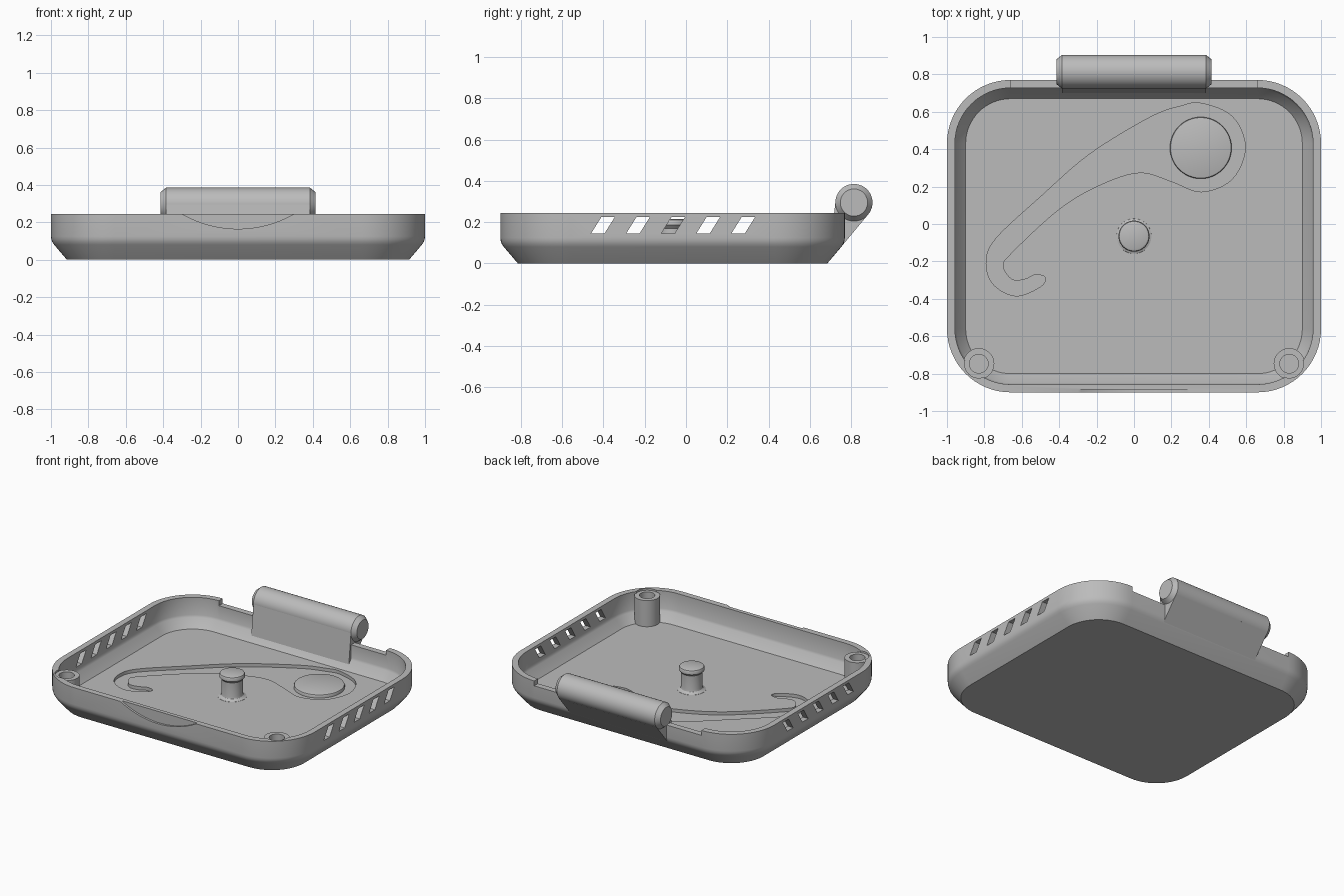
import bpy, bmesh, math
from mathutils import Vector

cube = bpy.data.objects.get("Cube")
if cube:
    bpy.data.objects.remove(cube, do_unlink=True)

grey = bpy.data.materials.new("matte grey")
grey.use_nodes = True
grey.diffuse_color = (0.5, 0.5, 0.5, 1)
grey.node_tree.nodes["Principled BSDF"].inputs["Base Color"].default_value = (0.5, 0.5, 0.5, 1)

CY = -0.065      # tray centre in y
FLOOR = 0.045
RIM = 0.245


def loft(name, rings):
    """Skin a list of equal-length point rings and cap both ends."""
    bm = bmesh.new()
    rows = [[bm.verts.new(p) for p in ring] for ring in rings]
    n = len(rows[0])
    for a, b in zip(rows, rows[1:]):
        for i in range(n):
            j = (i + 1) % n
            bm.faces.new((a[i], a[j], b[j], b[i]))
    bm.faces.new(rows[0])
    bm.faces.new(rows[-1])
    bmesh.ops.recalc_face_normals(bm, faces=bm.faces)
    mesh = bpy.data.meshes.new(name)
    bm.to_mesh(mesh)
    bm.free()
    mesh.materials.append(grey)
    obj = bpy.data.objects.new(name, mesh)
    bpy.context.collection.objects.link(obj)
    return obj


def activate(obj):
    bpy.ops.object.select_all(action='DESELECT')
    obj.select_set(True)
    bpy.context.view_layer.objects.active = obj


def cut(obj, cutter):
    """Boolean difference, then drop the cutter."""
    activate(obj)
    mod = obj.modifiers.new("cut", 'BOOLEAN')
    mod.operation = 'DIFFERENCE'
    mod.solver = 'EXACT'
    mod.object = cutter
    bpy.ops.object.modifier_apply(modifier=mod.name)
    bpy.data.objects.remove(cutter, do_unlink=True)


def bevel(obj, width):
    activate(obj)
    mod = obj.modifiers.new("bevel", 'BEVEL')
    mod.width, mod.segments = width, 3
    mod.limit_method, mod.angle_limit = 'ANGLE', math.radians(60)
    bpy.ops.object.modifier_apply(modifier=mod.name)


def rounded_rect(inset, z, steps=16):
    r = 0.34 - inset
    pts = []
    for k, (sx, sy) in enumerate([(1, 1), (-1, 1), (-1, -1), (1, -1)]):
        for i in range(steps + 1):
            a = math.radians(90) * (k + i / steps)
            pts.append((sx * 0.66 + r * math.cos(a), CY + sy * 0.495 + r * math.sin(a), z))
    return pts


def lathe(name, x, y, profile, n=48):
    """Turn (radius, z) pairs around a vertical axis."""
    angles = [math.tau * i / n for i in range(n)]
    return loft(name, [[(x + r * math.cos(a), y + r * math.sin(a), z) for a in angles]
                       for r, z in profile])


def prism_z(name, pts, z0, z1):
    return loft(name, [[(x, y, z) for x, y in pts] for z in (z0, z1)])


def prism_x(name, pts, x0, x1):
    return loft(name, [[(x, y, z) for y, z in pts] for x in (x0, x1)])


def smooth_loop(pts, steps=6):
    """Closed Catmull-Rom curve through the points."""
    out, n = [], len(pts)
    p = [Vector(q) for q in pts]
    for i in range(n):
        a, b, c, d = p[i - 1], p[i], p[(i + 1) % n], p[(i + 2) % n]
        for s in range(steps):
            t = s / steps
            out.append(b + 0.5 * t * ((c - a) + t * ((2 * a - 5 * b + 4 * c - d)
                                                     + t * (3 * b - a - 3 * c + d))))
    return out


# Tray shell with chamfered base; the cavity leaves two corner bosses standing
tray = loft("tray", [rounded_rect(i, z) for i, z in
                     [(0.085, 0), (0.017, 0.08), (0.007, 0.095), (0.002, 0.11), (0, 0.125), (0, RIM)]])
cavity = loft("cavity_cutter", [rounded_rect(i, z) for i, z in
                                [(0.1, FLOOR), (0.05, 0.105), (0.043, 0.12), (0.042, 0.4)]])
for side in (-1, 1):
    cut(cavity, lathe("boss_column", side * 0.83, -0.747, [(0.083, -0.1), (0.083, 0.232)]))
cut(tray, cavity)
for side in (-1, 1):
    cut(tray, lathe("boss_seat", side * 0.83, -0.747, [(0.076, 0.232), (0.076, 0.4)]))
    cut(tray, lathe("screw_hole", side * 0.83, -0.747, [(0.05, 0.09), (0.05, 0.4)]))

# Slanted vents through both side walls
for k in range(5):
    y = -0.46 + 0.17 * k
    slot = [(y, 0.145), (y + 0.065, 0.145), (y + 0.115, 0.225), (y + 0.05, 0.225)]
    for side in (-1, 1):
        cut(tray, prism_x("vent_cutter", slot, side * 0.9, side * 1.1))

# Thumb recess at the front, lowered rim at the back
arc = [(0.6 * math.cos(math.tau * i / 128), 0.765 + 0.6 * math.sin(math.tau * i / 128))
       for i in range(128)]
cut(tray, loft("thumb_cutter", [[(x, y, z) for x, z in arc] for y in (-1, -0.885)]))
cut(tray, prism_x("rim_cutter", [(0.68, 0.21), (0.9, 0.21), (0.9, 0.4), (0.68, 0.4)], -0.66, 0.66))

# Hook-shaped pocket in the floor with a round island
hook = [(0.36, 0.645), (0.525, 0.575), (0.595, 0.41), (0.525, 0.24), (0.36, 0.172),
        (0.2, 0.228), (0.03, 0.275), (-0.18, 0.21), (-0.4, 0.08), (-0.66, -0.16),
        (-0.7, -0.23), (-0.65, -0.298), (-0.58, -0.295), (-0.53, -0.272), (-0.475, -0.285),
        (-0.5, -0.335), (-0.63, -0.385), (-0.75, -0.325), (-0.79, -0.21), (-0.74, -0.08),
        (-0.5, 0.145), (-0.235, 0.375), (0.085, 0.57), (0.25, 0.63)]
cut(tray, prism_z("hook_cutter", smooth_loop(hook), 0.022, 0.1))
island = lathe("pocket_island", 0.357, 0.407,
               [(0.165, 0.015), (0.165, FLOOR - 0.008), (0.162, FLOOR - 0.002), (0.157, FLOOR)])

# Centre post with a wider cap
post = lathe("centre_post", 0, CY, [(0.095, FLOOR - 0.005), (0.093, FLOOR + 0.001), (0.08, 0.05),
                                    (0.072, 0.058), (0.069, 0.07), (0.069, 0.17), (0.083, 0.185),
                                    (0.083, 0.203), (0.079, 0.211), (0.07, 0.215)])

# Hinge barrel along x with tapered ends
hinge_y, hinge_z = 0.814, 0.295
barrel = loft("hinge_barrel", [
    [(x, hinge_y + r * math.cos(math.tau * i / 48), hinge_z + r * math.sin(math.tau * i / 48))
     for i in range(48)]
    for x, r in [(-0.415, 0.066), (-0.385, 0.09), (0.385, 0.09), (0.415, 0.066)]])

# Bracket running from the barrel down into the back wall
bracket = prism_x("hinge_bracket", [(0.7, 0.08), (0.756, 0.085), (0.883, 0.237),
                                    (hinge_y, hinge_z), (0.724, hinge_z)], -0.385, 0.385)

for obj in (tray, island, post, barrel, bracket):
    activate(obj)
    bpy.ops.object.shade_smooth_by_angle(angle=math.radians(30))
